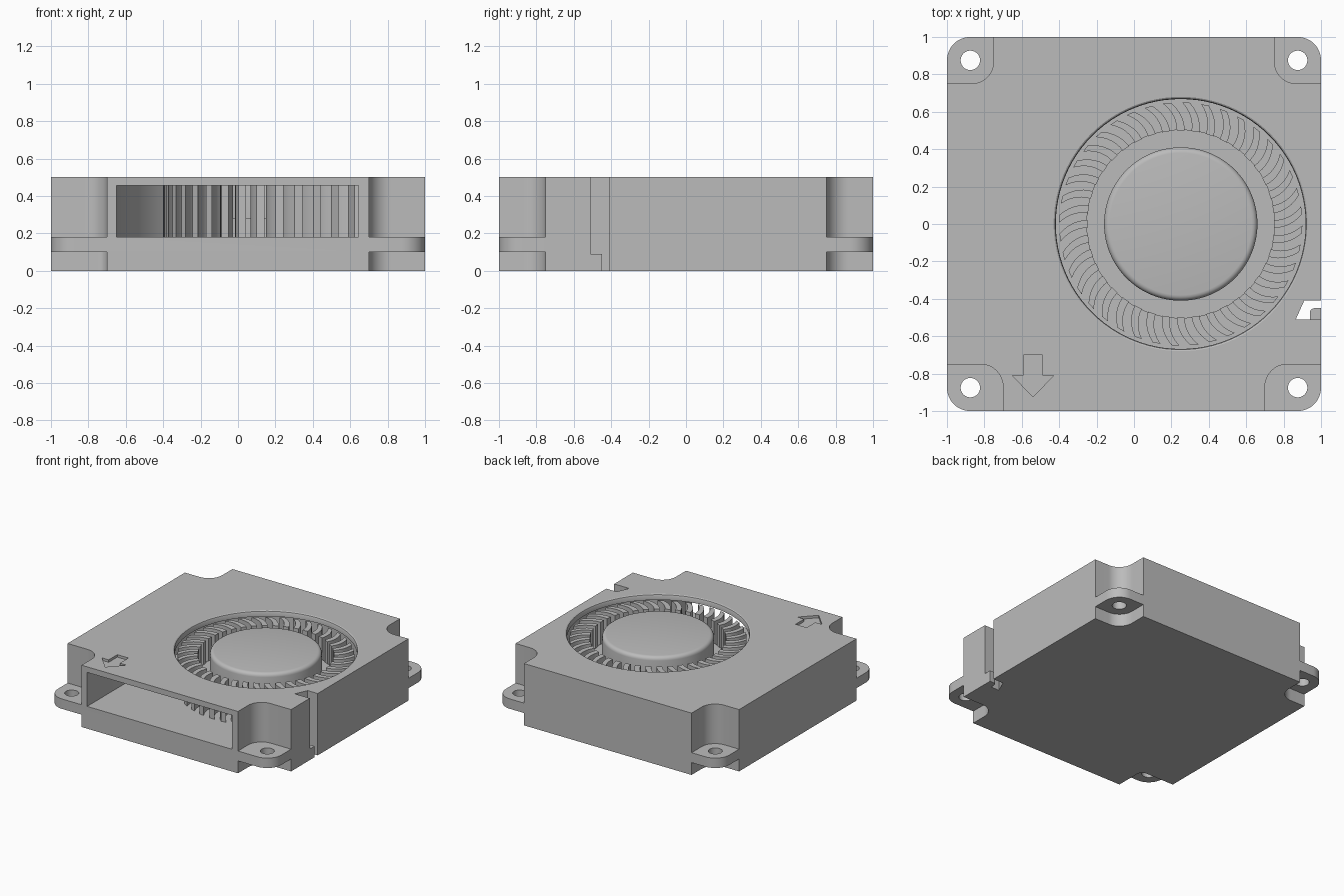
import bpy, bmesh
from math import sin, cos, pi, radians

if "Cube" in bpy.data.objects:
    bpy.data.objects.remove(bpy.data.objects["Cube"])

GREY = (0.5, 0.5, 0.5, 1)
mat = bpy.data.materials.new("mid grey plastic")
mat.use_nodes = True
mat.diffuse_color = GREY
mat.node_tree.nodes["Principled BSDF"].inputs["Base Color"].default_value = GREY

CX, CY = 0.25, 0.0     # rotor axis
FLOOR, ROOF, TOP = 0.18, 0.455, 0.5


def finish(name, bm):
    bmesh.ops.recalc_face_normals(bm, faces=bm.faces)
    me = bpy.data.meshes.new(name)
    bm.to_mesh(me)
    bm.free()
    me.materials.append(mat)
    ob = bpy.data.objects.new(name, me)
    bpy.context.collection.objects.link(ob)
    return ob


def add_prism(bm, pts, z0, z1):
    face = bm.faces.new([bm.verts.new((x, y, z0)) for x, y in pts])
    ext = bmesh.ops.extrude_face_region(bm, geom=[face])["geom"]
    for v in ext:
        if isinstance(v, bmesh.types.BMVert):
            v.co.z = z1


def prism(name, pts, z0, z1):
    bm = bmesh.new()
    add_prism(bm, pts, z0, z1)
    return finish(name, bm)


def lathe(name, profile, n=96):
    """Closed solid of (radius, z) rings about the rotor axis."""
    bm = bmesh.new()
    rings = [[bm.verts.new((CX + r * cos(2 * pi * i / n), CY + r * sin(2 * pi * i / n), z))
              for i in range(n)] for r, z in profile]
    for a, b in zip(rings, rings[1:]):
        for i in range(n):
            j = (i + 1) % n
            bm.faces.new((a[i], a[j], b[j], b[i]))
    bm.faces.new(rings[0])
    bm.faces.new(rings[-1])
    return finish(name, bm)


def arc(cx, cy, r, a0, a1, n=12):
    return [(cx + r * cos(radians(a0 + (a1 - a0) * i / n)),
             cy + r * sin(radians(a0 + (a1 - a0) * i / n))) for i in range(n + 1)]


def cut(ob, cutter):
    cutter.hide_render = True
    mod = ob.modifiers.new("cut", 'BOOLEAN')
    mod.operation, mod.solver, mod.object = 'DIFFERENCE', 'EXACT', cutter
    bpy.context.view_layer.update()
    dg = bpy.context.evaluated_depsgraph_get()
    me = bpy.data.meshes.new_from_object(ob.evaluated_get(dg))
    ob.modifiers.clear()
    ob.data = me
    bpy.data.objects.remove(cutter)


# housing: rounded square whose corners become the mounting tabs
k, r = 0.875, 0.125
outline = arc(k, k, r, 0, 90) + arc(-k, k, r, 90, 180) \
    + arc(-k, -k, r, 180, 270) + arc(k, -k, r, 270, 360)
housing = prism("housing", outline, 0, TOP)

# corner pockets above and below each tab, and screw holes
for sx in (-1, 1):
    for sy in (-1, 1):
        inner = 0.75 if sy > 0 else 0.70
        for z0, z1 in ((FLOOR, 0.6), (-0.1, 0.1)):
            rad = 0.05 if (z0 < 0 and sx < 0 and sy < 0) else 0.12
            pts = arc(inner + rad, 0.75 + rad, rad, 180, 270) \
                + [(1.1, 0.75), (1.1, 1.1), (inner, 1.1)]
            cut(housing, prism("pocket_cutter", [(sx * x, sy * y) for x, y in pts], z0, z1))
        hole = arc(sx * k, sy * k, 0.052, 0, 360, 32)[:-1]
        cut(housing, prism("hole_cutter", hole, -0.1, 0.6))

# spiral air chamber opening to the front outlet
N = 64
chamber = []
for i in range(N + 1):
    t = i / N
    a = radians(-55 + 235 * t)
    rr = 0.69 + 0.21 * t * t
    chamber.append((CX + rr * cos(a), CY + rr * sin(a)))
chamber += [(-0.65, -1.1), (0.645, -1.1)]
cut(housing, prism("chamber_cutter", chamber, FLOOR, ROOF))

# round inlet with a softened rim
cut(housing, lathe("inlet_cutter", [(0.668, 0.3), (0.668, 0.485), (0.672, 0.495),
                                    (0.68, TOP), (0.68, 0.6)]))

# cable notch with a small retaining hook at the bottom
slot = [(0.865, -0.51), (0.91, -0.41), (1.1, -0.41)]
cut(housing, prism("notch_cutter", slot + [(1.1, -0.51)], 0.09, 0.6))
hook = [(1.1, -0.45)] + arc(0.965, -0.475, 0.025, 90, 180, 6) + [(0.94, -0.51)]
cut(housing, prism("notch_cutter", slot + hook, -0.1, 0.12))

# engraved airflow arrow
half = [(0.05, -0.70), (0.05, -0.81), (0.11, -0.81), (0, -0.925)]
arrow = [(-0.54 + x, y) for x, y in half] + [(-0.54 - x, y) for x, y in half[-2::-1]]
cut(housing, prism("arrow_cutter", arrow, 0.48, 0.6))

# rotor hub with rounded rim, and the plate that carries the blades
hub = lathe("rotor_hub", [(0.41, 0.2), (0.41, 0.465)]
            + [(0.38 + 0.03 * cos(radians(a)), 0.465 + 0.03 * sin(radians(a)))
               for a in (22, 45, 68, 90)])
plate = lathe("rotor_plate", [(0.505, FLOOR - 0.01), (0.505, 0.28)])

# forward-curved blades
BLADES, STEPS = 40, 6
bm = bmesh.new()
for b in range(BLADES):
    sides = ([], [])
    for s in range(STEPS + 1):
        t = s / STEPS
        rr = 0.5 + 0.15 * t
        mid = 2 * pi * b / BLADES + radians(6.5) * t * t
        for side, sign in zip(sides, (-1, 1)):
            a = mid + sign * 0.021 / rr
            side.append((CX + rr * cos(a), CY + rr * sin(a)))
    add_prism(bm, sides[0] + sides[1][::-1], FLOOR - 0.01, 0.46)
blades = finish("rotor_blades", bm)

# smooth the curved walls, keep edges crisp
bpy.ops.object.select_all(action='DESELECT')
for ob in (housing, hub, plate, blades):
    ob.select_set(True)
bpy.context.view_layer.objects.active = housing
bpy.ops.object.shade_smooth_by_angle(angle=radians(30))
